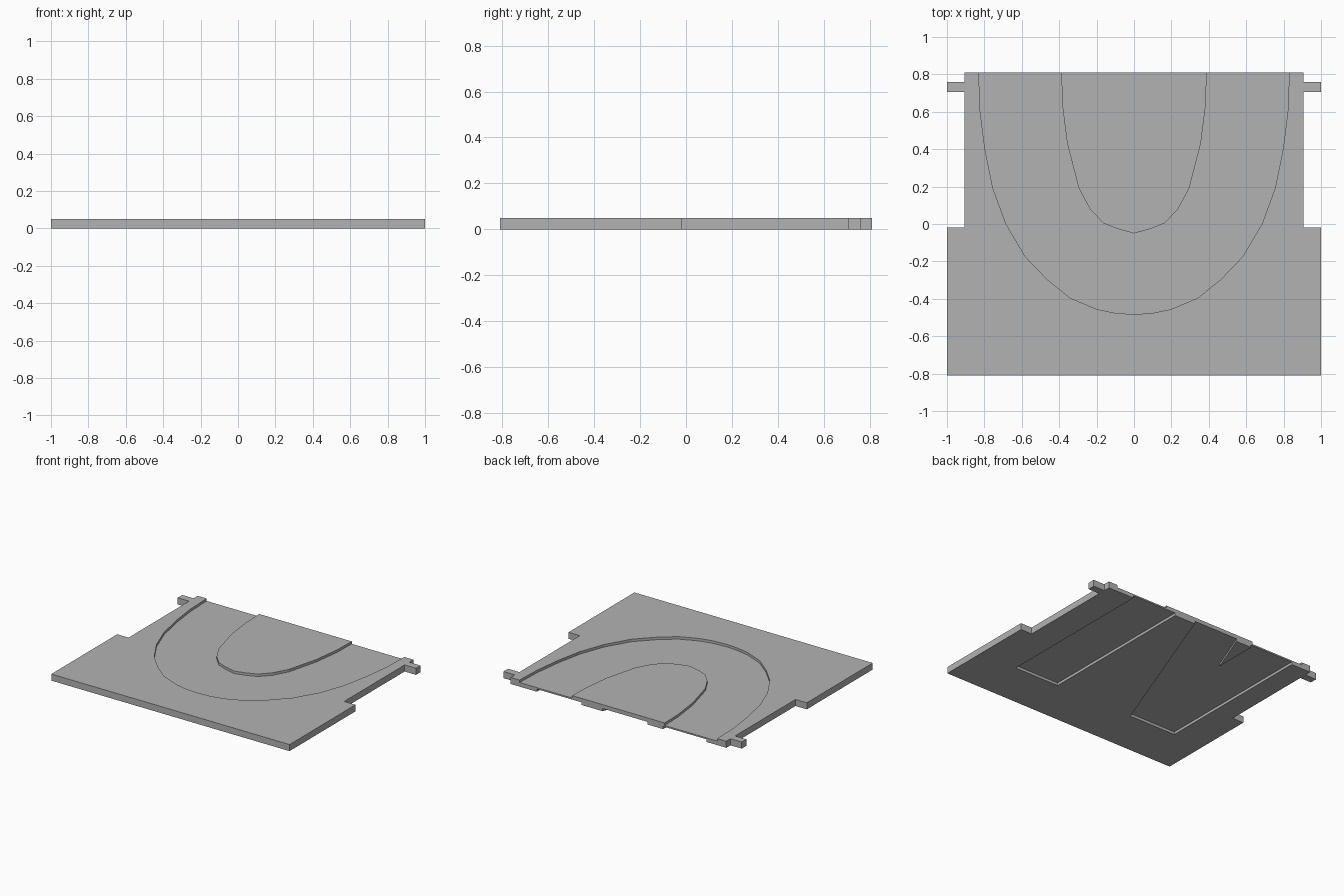
import bpy
import bmesh

cube = bpy.data.objects.get("Cube")
if cube:
    bpy.data.objects.remove(cube, do_unlink=True)

HEIGHT = 0.05
GROOVE_FLOOR = 0.031
POCKET_ROOF = 0.02
BACK = 0.81
BEYOND = 0.9

grey = bpy.data.materials.new("plain_grey")
grey.use_nodes = True
colour = (0.45, 0.45, 0.45, 1)
grey.diffuse_color = colour
grey.node_tree.nodes["Principled BSDF"].inputs["Base Color"].default_value = colour


def prism(name, outline, bottom, top):
    """Extrude a flat outline between two heights."""
    bm = bmesh.new()
    face = bm.faces.new([bm.verts.new((x, y, bottom)) for x, y in outline])
    sweep = bmesh.ops.extrude_face_region(bm, geom=[face])
    verts = [v for v in sweep["geom"] if isinstance(v, bmesh.types.BMVert)]
    bmesh.ops.translate(bm, verts=verts, vec=(0, 0, top - bottom))
    bmesh.ops.recalc_face_normals(bm, faces=bm.faces)
    mesh = bpy.data.meshes.new(name)
    bm.to_mesh(mesh)
    bm.free()
    mesh.materials.append(grey)
    obj = bpy.data.objects.new(name, mesh)
    bpy.context.collection.objects.link(obj)
    return obj


def mirrored(half):
    """Complete a right-hand outline that ends on the centre line or edge."""
    return half + [(-x, y) for x, y in reversed(half) if x > 0]


def cut(target, cutter):
    """Subtract the cutter and discard it."""
    mod = target.modifiers.new("cut", "BOOLEAN")
    mod.operation = "DIFFERENCE"
    mod.solver = "EXACT"
    mod.object = cutter
    bpy.context.view_layer.objects.active = target
    bpy.ops.object.modifier_apply(modifier=mod.name)
    bpy.data.objects.remove(cutter, do_unlink=True)


# Plate with wide front and two side tabs near the back
plate = prism("plate", mirrored([
    (1, -BACK), (1, -0.02), (0.905, -0.02), (0.905, 0.705),
    (1, 0.705), (1, 0.76), (0.905, 0.76), (0.905, BACK)]), 0, HEIGHT)

# U-shaped groove in the top, open at the back
outer = mirrored([
    (0.83, BEYOND), (0.83, BACK), (0.823, 0.61), (0.797, 0.4), (0.754, 0.19),
    (0.684, 0), (0.58, -0.176), (0.465, -0.295), (0.342, -0.395),
    (0.2, -0.455), (0.1, -0.476), (0, -0.483)])
inner = mirrored([
    (0.388, BEYOND), (0.388, BACK), (0.384, 0.64), (0.357, 0.43), (0.295, 0.19),
    (0.235, 0.08), (0.165, 0.005), (0.085, -0.027), (0, -0.05)])
cut(plate, prism("groove_cutter", outer + inner[::-1], GROOVE_FLOOR, 0.1))

# Straight pocket in the underside, open at the back
cut(plate, prism("straight_pocket_cutter", [
    (0.31, -0.45), (0.685, -0.45), (0.685, BEYOND), (0.31, BEYOND)],
    -0.05, POCKET_ROOF))

# Slanted pocket in the underside, leaving a small wedge at the back
cut(plate, prism("slanted_pocket_cutter", [
    (-0.74, -0.45), (-0.345, -0.45), (0.167, BEYOND), (-0.21, BEYOND),
    (-0.375, 0.47), (-0.375, BEYOND), (-0.74, BEYOND)],
    -0.05, POCKET_ROOF))
